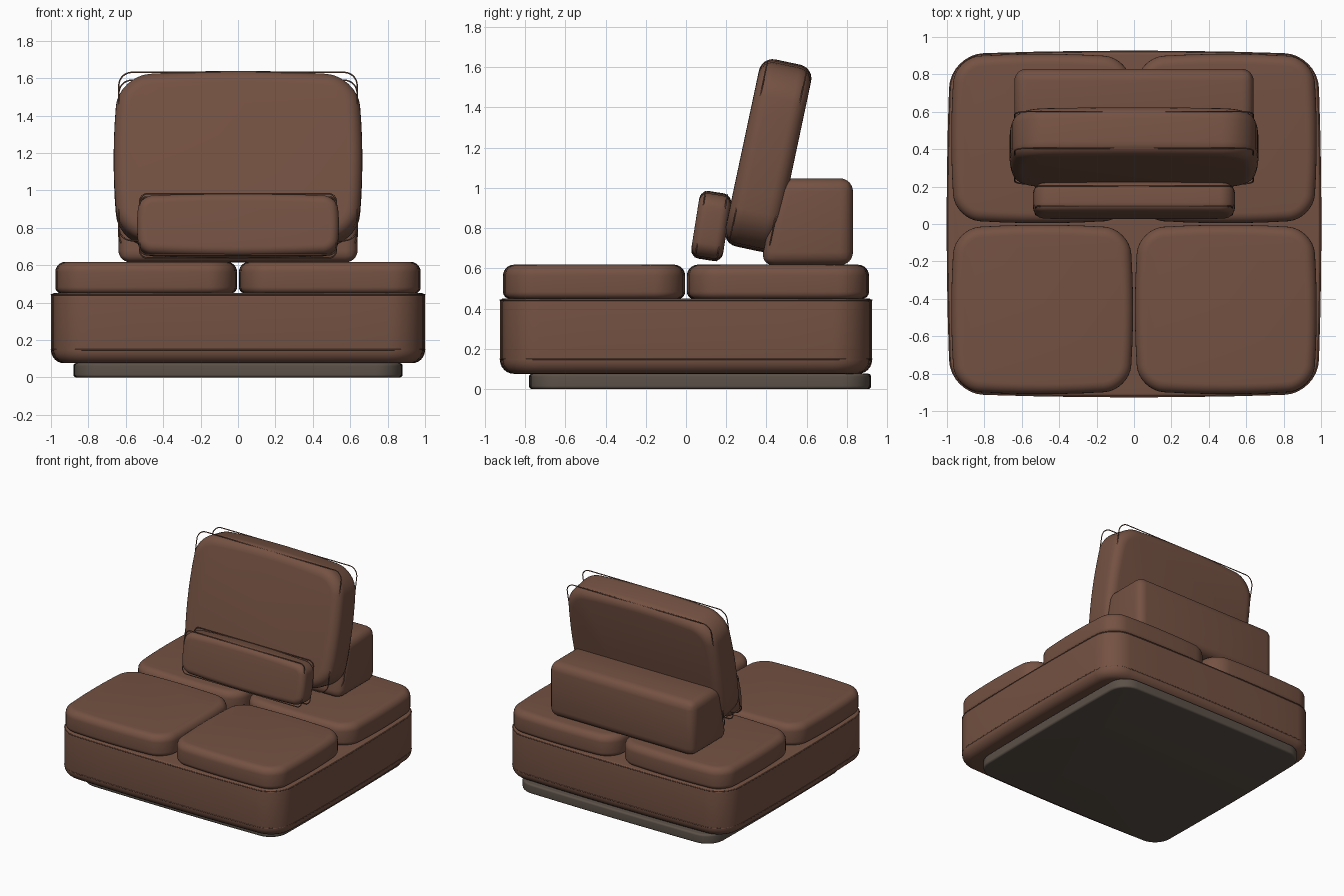
import bpy, bmesh, math
from mathutils import Vector

cube = bpy.data.objects.get("Cube")
if cube:
    bpy.data.objects.remove(cube, do_unlink=True)


def material(name, rgb):
    mat = bpy.data.materials.new(name)
    mat.use_nodes = True
    color = (*rgb, 1)
    mat.diffuse_color = color
    mat.node_tree.nodes["Principled BSDF"].inputs["Base Color"].default_value = color
    return mat


BROWN = material("brown leather", (0.175, 0.083, 0.055))
GREY = material("grey plinth", (0.105, 0.082, 0.065))


def activate(obj):
    bpy.ops.object.select_all(action='DESELECT')
    obj.select_set(True)
    bpy.context.view_layer.objects.active = obj


def finish(name, bm, mat, angle=40):
    bmesh.ops.recalc_face_normals(bm, faces=bm.faces)
    mesh = bpy.data.meshes.new(name)
    bm.to_mesh(mesh)
    bm.free()
    mesh.materials.append(mat)
    obj = bpy.data.objects.new(name, mesh)
    bpy.context.collection.objects.link(obj)
    activate(obj)
    bpy.ops.object.shade_smooth_by_angle(angle=math.radians(angle))
    return obj


def outline(hx, hy, radius, bulge=0.0, steps=8, side=6):
    """Rounded rectangle whose sides bow inwards towards the corners."""
    corners = []
    for i, (sx, sy) in enumerate(((1, 1), (-1, 1), (-1, -1), (1, -1))):
        for k in range(steps + 1):
            a = math.pi / 2 * (i + k / steps)
            corners.append(Vector((sx * (hx - radius) + radius * math.cos(a),
                                   sy * (hy - radius) + radius * math.sin(a))))
    pts = []
    for i, p in enumerate(corners):
        pts.append(p)
        if i % (steps + 1) == steps:
            q = corners[(i + 1) % len(corners)]
            pts += [p.lerp(q, k / side) for k in range(1, side)]
    return [(p.x * (1 - bulge / hx * (p.y / hy) ** 2),
             p.y * (1 - bulge / hy * (p.x / hx) ** 2)) for p in pts]


def pad(name, center, size, radius, top, bottom, bulge=0.0, mat=BROWN, tilt=0.0):
    """Upholstered slab: stacked outlines with rounded top and bottom edges."""
    hx, hy, hz = (s / 2 for s in size)
    steps = 6
    levels = []
    for k in range(steps + 1):
        a = math.pi / 2 * k / steps
        levels.append((bottom * (1 - math.sin(a)), -hz + bottom * (1 - math.cos(a))))
    for k in range(steps + 1):
        a = math.pi / 2 * k / steps
        levels.append((top * (1 - math.cos(a)), hz - top * (1 - math.sin(a))))
    bm = bmesh.new()
    rings = [[bm.verts.new((x, y, z)) for x, y in
              outline(hx - d, hy - d, max(radius - d, 0.01), bulge)]
             for d, z in levels]
    for lower, upper in zip(rings, rings[1:]):
        for i in range(len(lower)):
            j = (i + 1) % len(lower)
            bm.faces.new((lower[i], lower[j], upper[j], upper[i]))
    bm.faces.new(rings[0][::-1])
    bm.faces.new(rings[-1])
    obj = finish(name, bm, mat)
    obj.location = center
    obj.rotation_euler.x = tilt
    return obj


def piping(name, center, hx, hy, radius, bulge=0.0, offset=0.0, tilt=0.0):
    """Thin cord following a rounded rectangle."""
    curve = bpy.data.curves.new(name, 'CURVE')
    curve.dimensions = '3D'
    curve.bevel_depth = 0.004
    curve.bevel_resolution = 1
    pts = outline(hx, hy, radius, bulge)
    line = curve.splines.new('POLY')
    line.points.add(len(pts) - 1)
    for point, (x, y) in zip(line.points, pts):
        point.co = (x, y, offset, 1)
    line.use_cyclic_u = True
    curve.materials.append(BROWN)
    obj = bpy.data.objects.new(name, curve)
    bpy.context.collection.objects.link(obj)
    obj.location = center
    obj.rotation_euler.x = tilt
    activate(obj)
    bpy.ops.object.convert(target='MESH')


# Plinth and upholstered base
pad("plinth", (0, 0.07, 0.038), (1.76, 1.7, 0.076), 0.14, 0.015, 0.015, 0.01, GREY)
pad("base", (0, 0, 0.263), (2.0, 1.85, 0.375), 0.18, 0.02, 0.07, 0.02)
for label, z in (("upper", 0.442), ("lower", 0.148)):
    piping(label + "_base_piping", (0, 0, z), 0.998, 0.923, 0.18, 0.02)

# Four seat cushions
for sx, side in ((1, "left"), (-1, "right")):
    for sy, end in ((-1, "front"), (1, "back")):
        pad(f"{end}_{side}_seat_cushion", (sx * 0.491, sy * 0.457, 0.533),
            (0.972, 0.905, 0.17), 0.14, 0.055, 0.035, 0.02)

# Wedge-shaped back support
bm = bmesh.new()
profile = ((0.37, 0.615), (0.83, 0.615), (0.83, 1.047), (0.46, 1.047))
ends = [[bm.verts.new((x, y, z)) for y, z in profile] for x in (-0.64, 0.64)]
for i in range(4):
    j = (i + 1) % 4
    bm.faces.new((ends[0][i], ends[0][j], ends[1][j], ends[1][i]))
bm.faces.new(ends[0])
bm.faces.new(ends[1])
bmesh.ops.bevel(bm, geom=bm.edges[:], offset=0.065, segments=6,
                profile=0.5, affect='EDGES')
finish("back_support", bm, BROWN)

# Leaning back cushion with its cords
lean = math.radians(78)
back = (0, 0.408, 1.16)
pad("back_cushion", back, (1.33, 0.95, 0.265), 0.17, 0.07, 0.07, 0.03, tilt=lean)
for label, offset in (("front", 0.1), ("rear", -0.1)):
    piping(label + "_back_piping", back, 0.637, 0.46, 0.07, 0, offset, lean)

# Small lumbar cushion with its cords
lumbar = (0, 0.125, 0.81)
pad("lumbar_cushion", lumbar, (1.08, 0.34, 0.16), 0.07, 0.045, 0.045, 0.015,
    tilt=math.radians(81))
for label, offset in (("front", 0.055), ("rear", -0.055)):
    piping(label + "_lumbar_piping", lumbar, 0.525, 0.165, 0.04, 0, offset,
           math.radians(81))
